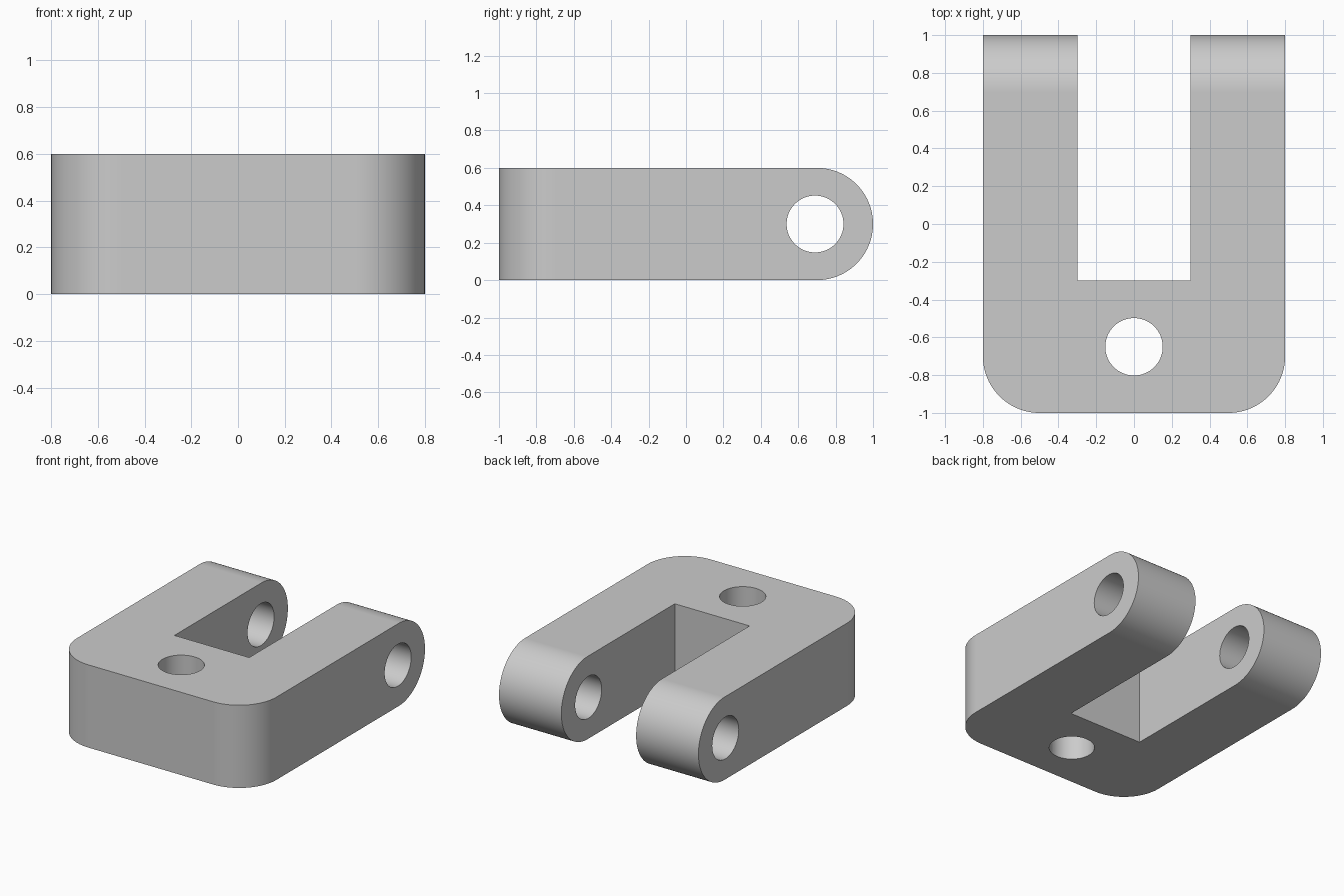
import bpy
import bmesh
import math
from mathutils import Matrix, Vector

cube = bpy.data.objects.get("Cube")
if cube:
    bpy.data.objects.remove(cube, do_unlink=True)

HEIGHT, HALF_W, HALF_L = 0.6, 0.8, 1.0
ROUND, HOLE = 0.3, 0.152

grey = bpy.data.materials.new("plain grey")
grey.use_nodes = True
colour = (0.6, 0.6, 0.6, 1)
grey.diffuse_color = colour
grey.node_tree.nodes["Principled BSDF"].inputs["Base Color"].default_value = colour


def arc(cx, cy, radius, start, end, steps):
    """Points along an arc, angles in degrees."""
    angles = [math.radians(start + (end - start) * i / steps) for i in range(steps + 1)]
    return [(cx + radius * math.cos(a), cy + radius * math.sin(a)) for a in angles]


def prism(name, outline, place, depth):
    """Extrude a closed outline; place maps (u, v) to a 3D point."""
    bm = bmesh.new()
    face = bm.faces.new([bm.verts.new(place(u, v)) for u, v in outline])
    top = bmesh.ops.extrude_face_region(bm, geom=[face])["geom"]
    bmesh.ops.translate(bm, vec=depth, verts=[g for g in top if isinstance(g, bmesh.types.BMVert)])
    bmesh.ops.recalc_face_normals(bm, faces=bm.faces)
    mesh = bpy.data.meshes.new(name)
    bm.to_mesh(mesh)
    bm.free()
    mesh.materials.append(grey)
    obj = bpy.data.objects.new(name, mesh)
    bpy.context.collection.objects.link(obj)
    return obj


def cut(target, cutter, operation):
    """Apply a boolean and discard the cutter."""
    cutter.hide_render = True
    mod = target.modifiers.new("cut", 'BOOLEAN')
    mod.object, mod.operation, mod.solver = cutter, operation, 'EXACT'
    bpy.ops.object.modifier_apply(modifier=mod.name)
    bpy.data.objects.remove(cutter, do_unlink=True)


# U-shaped plan with rounded front corners
corner_x, corner_y = HALF_W - ROUND, ROUND - HALF_L
plan = arc(-corner_x, corner_y, ROUND, 180, 270, 24)
plan += arc(corner_x, corner_y, ROUND, 270, 360, 24)
plan += [(HALF_W, HALF_L), (0.3, HALF_L), (0.3, -0.3),
         (-0.3, -0.3), (-0.3, HALF_L), (-HALF_W, HALF_L)]
clevis = prism("clevis_bracket", plan, lambda x, y: (x, y, 0), Vector((0, 0, HEIGHT)))

bpy.ops.object.select_all(action='DESELECT')
bpy.context.view_layer.objects.active = clevis
clevis.select_set(True)

# Rounded arm ends: trim away everything outside the half-round tips
tip_y, mid_z = HALF_L - ROUND, HEIGHT / 2
tip = arc(tip_y, mid_z, ROUND, -90, 90, 48)
trim = tip + [(tip_y, 1), (1.5, 1), (1.5, -0.4), (tip_y, -0.4)]
across = Vector((2, 0, 0))
cut(clevis, prism("tip_trim", trim, lambda y, z: (-1, y, z), across), 'DIFFERENCE')

# Pin hole through both arms and mounting hole through the base
pin = arc(0.69, mid_z, HOLE, 0, 360, 64)[:-1]
cut(clevis, prism("pin_cutter", pin, lambda y, z: (-1, y, z), across), 'DIFFERENCE')
bolt = arc(0, -0.65, HOLE, 0, 360, 64)[:-1]
cut(clevis, prism("bolt_cutter", bolt, lambda x, y: (x, y, -0.5), Vector((0, 0, 2))), 'DIFFERENCE')

# Smooth rounds with crisp edges and flat faces
bpy.ops.object.shade_smooth_by_angle(angle=math.radians(30))
weighted = clevis.modifiers.new("flat_faces", 'WEIGHTED_NORMAL')
weighted.keep_sharp = True
